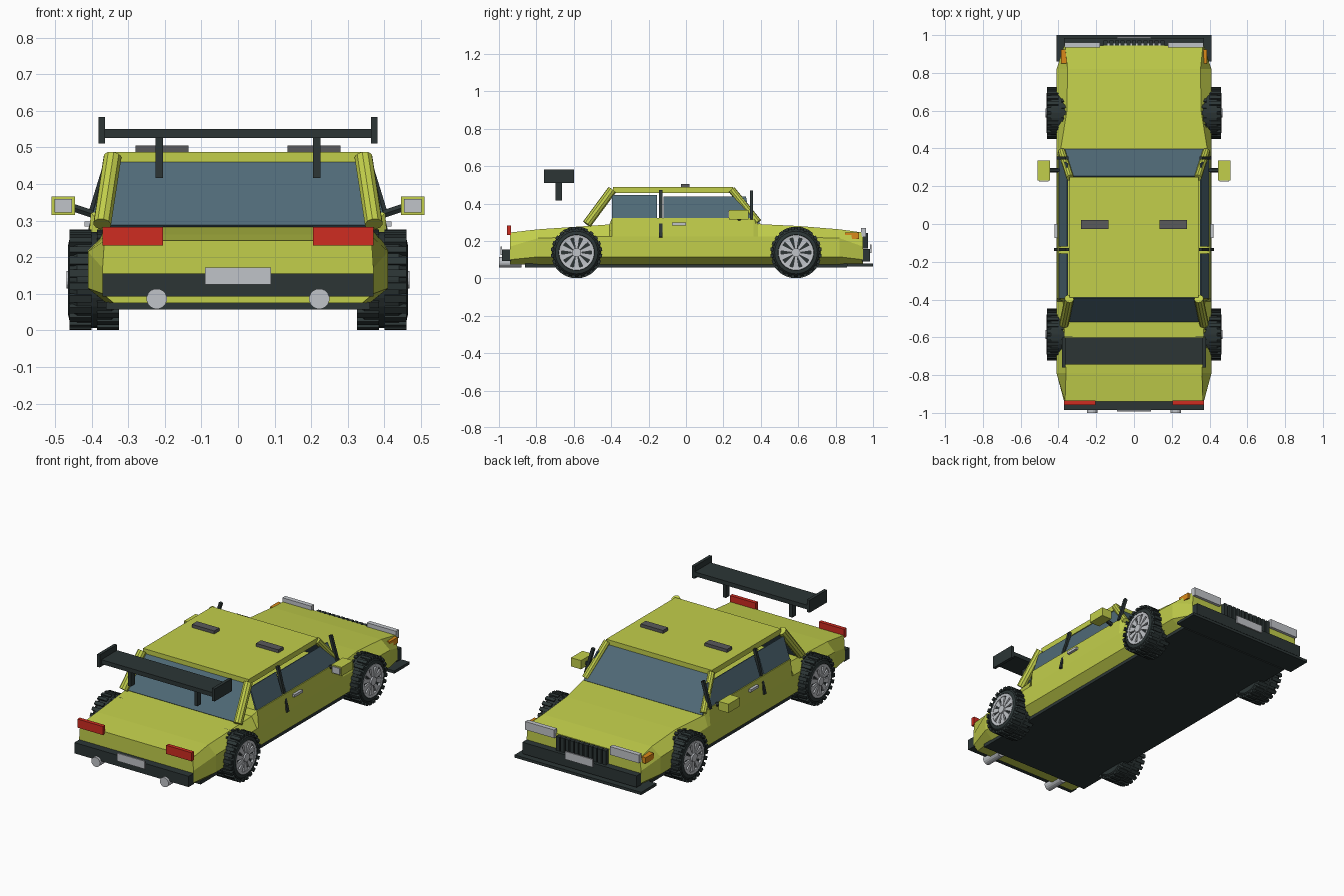
import bpy, bmesh, math
from mathutils import Vector, Matrix

cube = bpy.data.objects.get("Cube")
if cube:
    bpy.data.objects.remove(cube)


def material(name, r, g, b):
    m = bpy.data.materials.new(name)
    m.use_nodes = True
    m.diffuse_color = (r, g, b, 1)
    m.node_tree.nodes["Principled BSDF"].inputs["Base Color"].default_value = (r, g, b, 1)
    return m


YELLOW = material("lime yellow paint", .54, .62, .07)
BLACK = material("black plastic", .025, .036, .036)
GLASS = material("blue grey glass", .08, .145, .185)
GREY = material("light grey metal", .53, .55, .58)
RED = material("red lamp", .62, .025, .015)
ORANGE = material("orange lamp", .7, .25, .01)
VENT = material("dark grey vent", .1, .1, .105)


def finish(name, bm, mat):
    bmesh.ops.recalc_face_normals(bm, faces=bm.faces)
    me = bpy.data.meshes.new(name)
    bm.to_mesh(me)
    bm.free()
    me.materials.append(mat)
    ob = bpy.data.objects.new(name, me)
    bpy.context.collection.objects.link(ob)
    return ob


def box(name, mat, x, y, z):
    """Box from (low, high) ranges on each axis."""
    bm = bmesh.new()
    bmesh.ops.create_cube(bm, size=1)
    for v in bm.verts:
        v.co = [(r[0] + r[1]) / 2 + c * (r[1] - r[0]) for r, c in zip((x, y, z), v.co)]
    return finish(name, bm, mat)


def side_box(name, mat, s, x, y, z):
    return box(name, mat, sorted((s * x[0], s * x[1])), y, z)


def rod(name, mat, p, q, radius, sides=10):
    p, q = Vector(p), Vector(q)
    bm = bmesh.new()
    turn = (q - p).to_track_quat("Z", "Y").to_matrix().to_4x4()
    spin = Matrix.Rotation(math.pi / sides, 4, "Z")
    bmesh.ops.create_cone(bm, cap_ends=True, segments=sides, radius1=radius, radius2=radius,
                          depth=(q - p).length, matrix=Matrix.Translation((p + q) / 2) @ turn @ spin)
    return finish(name, bm, mat)


def panel(name, mat, corners):
    bm = bmesh.new()
    bm.faces.new([bm.verts.new(c) for c in corners])
    ob = finish(name, bm, mat)
    mod = ob.modifiers.new("thickness", "SOLIDIFY")
    mod.thickness, mod.offset = .008, 0
    return ob


def loft(name, mat, rings, closed=False):
    bm = bmesh.new()
    rows = [[bm.verts.new(c) for c in ring] for ring in rings]
    pairs = list(zip(rows, rows[1:])) + ([(rows[-1], rows[0])] if closed else [])
    for a, b in pairs:
        for i in range(len(a)):
            j = (i + 1) % len(a)
            bm.faces.new((a[i], a[j], b[j], b[i]))
    if not closed:
        bm.faces.new(rows[0])
        bm.faces.new(rows[-1])
    return finish(name, bm, mat)


# Body shell: y, bottom half width, side half width, lower and upper crease, top half width, top
sections = [
    (-.94, .34, .37, .10, .17, .365, .245),
    (-.79, .36, .41, .115, .215, .36, .262),
    (-.41, .36, .41, .115, .225, .375, .288),
    (-.395, .36, .41, .115, .225, .402, .322),
    (.36, .36, .41, .115, .225, .402, .322),
    (.385, .36, .41, .115, .225, .39, .29),
    (.60, .36, .41, .115, .22, .355, .28),
    (.82, .36, .41, .115, .215, .352, .262),
    (.945, .34, .37, .10, .17, .365, .245),
]
rings = []
for y, b, w, low, high, t, top in sections:
    half = [(b, .075), (w, low), (w, high), (t, top)]
    rings.append([(x, y, z) for x, z in half] + [(-x, y, z) for x, z in reversed(half)])
loft("body_shell", YELLOW, rings)
box("underbody", BLACK, (-.36, .36), (-.86, .86), (.057, .078))
box("front_splitter", BLACK, (-.41, .41), (.86, 1), (.062, .078))
box("roof", YELLOW, (-.342, .342), (-.39, .25), (.455, .487))

# Windows
panel("windshield", GLASS, [(-.385, .395, .29), (.385, .395, .29), (.335, .25, .458), (-.335, .25, .458)])
panel("rear_window", GLASS, [(-.365, -.515, .285), (.365, -.515, .285), (.33, -.388, .458), (-.33, -.388, .458)])

# Bumpers, plates and grille
box("rear_bumper", BLACK, (-.37, .37), (-.985, -.935), (.092, .155))
box("front_bumper", BLACK, (-.37, .37), (.94, .985), (.09, .157))
box("rear_plate", GREY, (-.09, .09), (-.992, -.984), (.125, .171))
box("front_plate", GREY, (-.09, .09), (.984, .992), (.135, .181))
box("grille_back", GREY, (-.155, .155), (.94, .957), (.165, .238))
for i in range(11):
    x = -.15 + i * .03
    box("grille_bar", BLACK, (x - .011, x + .011), (.945, .972), (.16, .242))

# Rear wing board
box("wing_board", BLACK, (-.366, .366), (-.745, -.6), (.525, .55))


def ring_profile(s, cx, cy, profile, steps=32):
    """Rings of a turned shape about the x axis."""
    out = []
    for k in range(steps):
        a = 2 * math.pi * k / steps
        out.append([(s * x, cy + r * math.cos(a), cx + r * math.sin(a)) for x, r in profile])
    return out


def wheel(s, y):
    z = .138
    tyre = [(.325, .02), (.325, .112), (.345, .131), (.44, .131), (.46, .114),
            (.464, .096), (.45, .09), (.45, .02)]
    loft("tyre", BLACK, ring_profile(s, z, y, tyre), True)
    rim = [(.448, .08), (.462, .08), (.464, .094), (.448, .094)]
    loft("rim_ring", GREY, ring_profile(s, z, y, rim), True)
    rod("hub", GREY, (s * .44, y, z), (s * .469, y, z), .024, 16)
    # Tapered spokes and tread blocks around the axle
    for k in range(10):
        turn = Matrix.Translation((0, y, z)) @ Matrix.Rotation(2 * math.pi * k / 10, 4, "X")
        outline = [(-.006, .018), (.006, .018), (.017, .085), (-.017, .085)]
        spoke = loft("spoke", GREY, [[(s * x, a, b) for a, b in outline] for x in (.446, .46)])
        spoke.data.transform(turn)
    for k in range(24):
        for x in (.325, .40):
            block = side_box("tread_block", BLACK, s, (x, x + .06), (-.01, .01), (.122, .1375))
            a = 2 * math.pi * (k + (x > .35) / 2) / 24
            block.data.transform(Matrix.Translation((0, y, z)) @ Matrix.Rotation(a, 4, "X"))


for s in (-1, 1):
    for y in (-.585, .588):
        wheel(s, y)

    # Pillars and window frames
    rod("rear_pillar", YELLOW, (s * .371, -.53, .29), (s * .343, -.395, .473), .025)
    rod("front_pillar", YELLOW, (s * .383, .385, .30), (s * .338, .245, .473), .02)
    rod("door_post", BLACK, (s * .414, -.135, .22), (s * .352, -.135, .47), .012, 4)
    rod("window_post", BLACK, (s * .402, .35, .315), (s * .355, .35, .468), .012, 4)
    panel("rear_side_window", GLASS, [(s * .393, -.395, .32), (s * .393, -.155, .32),
                                      (s * .352, -.155, .444), (s * .352, -.395, .444)])
    panel("front_side_window", GLASS, [(s * .393, -.12, .32), (s * .393, .345, .32),
                                       (s * .352, .32, .437), (s * .352, -.12, .437)])
    side_box("door_handle", GREY, s, (.40, .42), (-.075, 0), (.283, .298))

    # Mirrors
    side_box("mirror_housing", YELLOW, s, (.445, .51), (.23, .335), (.315, .366))
    side_box("mirror_glass", GREY, s, (.453, .502), (.224, .232), (.322, .359))
    rod("mirror_arm", BLACK, (s * .39, .285, .315), (s * .45, .285, .335), .012, 6)

    # Lamps
    side_box("tail_lamp", RED, s, (.205, .37), (-.957, -.935), (.232, .282))
    side_box("head_lamp", GREY, s, (.18, .368), (.935, .962), (.222, .27))
    side_box("indicator", ORANGE, s, (.35, .387), (.85, .925), (.21, .245))

    # Exhausts, roof vents and wing supports
    rod("exhaust", GREY, (s * .222, -1, .086), (s * .222, -.88, .086), .028, 16)
    side_box("roof_vent", VENT, s, (.135, .28), (-.027, .02), (.485, .505))
    side_box("wing_end_plate", BLACK, s, (.363, .381), (-.76, -.6), (.51, .583))
    side_box("wing_strut", BLACK, s, (.205, .225), (-.697, -.662), (.416, .53))
